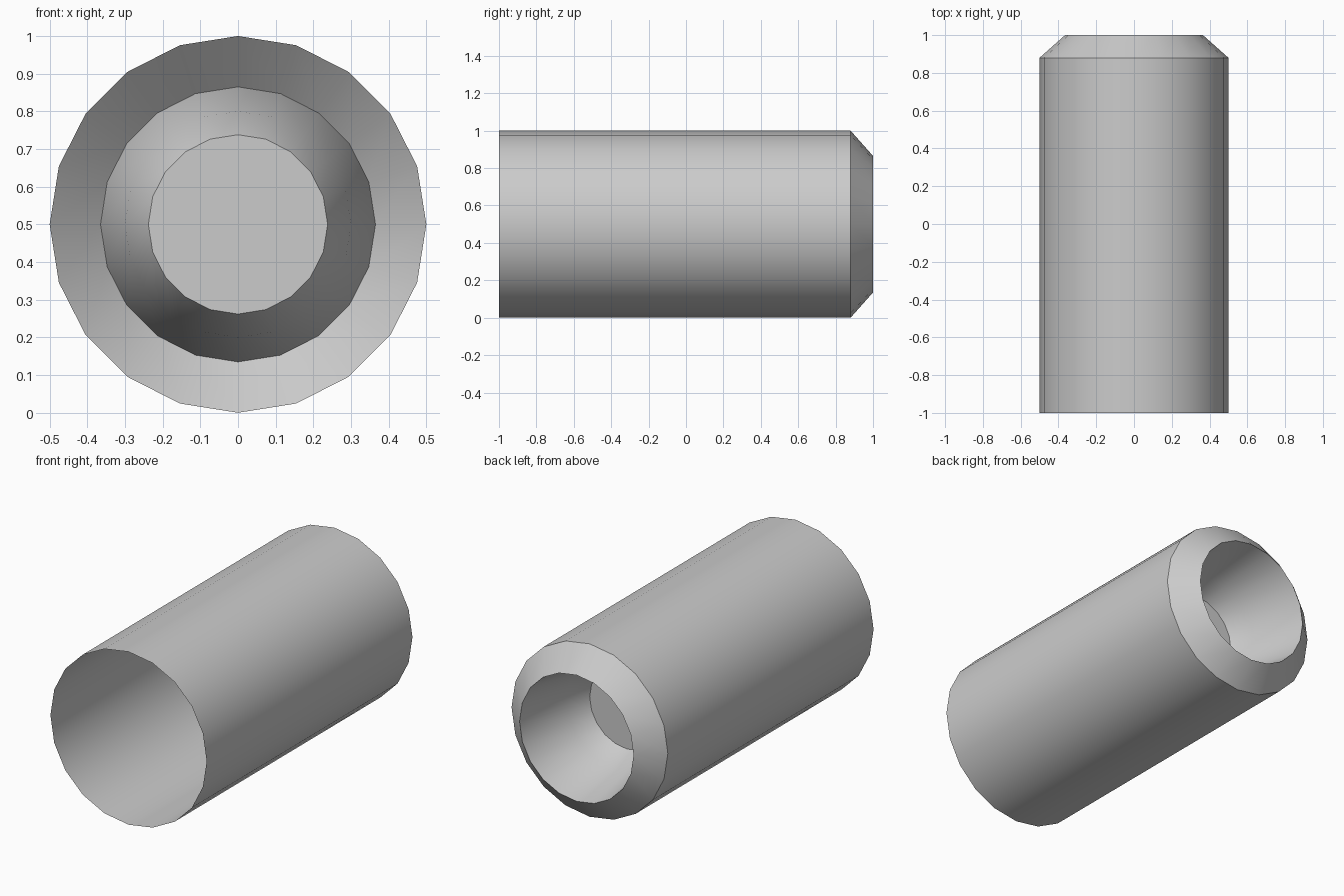
import bpy, bmesh, math

if "Cube" in bpy.data.objects:
    bpy.data.objects.remove(bpy.data.objects["Cube"])

SIDES = 20
CENTRE_Z = 0.5

# (radius, y) from the open front, over the bevelled rim, down into the cup
PROFILE = [(0.5, -1.0), (0.5, 0.88), (0.365, 1.0), (0.3, 0.66), (0.238, 0.54)]


def ring(bm, radius, y):
    """Circle of vertices around the y axis."""
    verts = []
    for i in range(SIDES):
        a = 2 * math.pi * i / SIDES
        verts.append(bm.verts.new((radius * math.sin(a), y,
                                   CENTRE_Z + radius * math.cos(a))))
    return verts


# Lathe the thin shell
bm = bmesh.new()
rings = [ring(bm, r, y) for r, y in PROFILE]
for a, b in zip(rings, rings[1:]):
    for i in range(SIDES):
        j = (i + 1) % SIDES
        bm.faces.new((a[i], b[i], b[j], a[j]))

# Floor of the cup
bm.faces.new(rings[-1])
bmesh.ops.recalc_face_normals(bm, faces=bm.faces[:])

# Make sure the outer wall faces outwards
bm.faces.ensure_lookup_table()
wall = bm.faces[0]
centre = wall.calc_center_median()
if wall.normal.x * centre.x + wall.normal.z * (centre.z - CENTRE_Z) < 0:
    bmesh.ops.reverse_faces(bm, faces=bm.faces[:])

mesh = bpy.data.meshes.new("hollow_barrel")
bm.to_mesh(mesh)
bm.free()
barrel = bpy.data.objects.new("hollow_barrel", mesh)
bpy.context.collection.objects.link(barrel)

# Smooth round the barrel, sharp at the rims
bpy.context.view_layer.objects.active = barrel
barrel.select_set(True)
bpy.ops.object.shade_smooth_by_angle(angle=math.radians(30))
